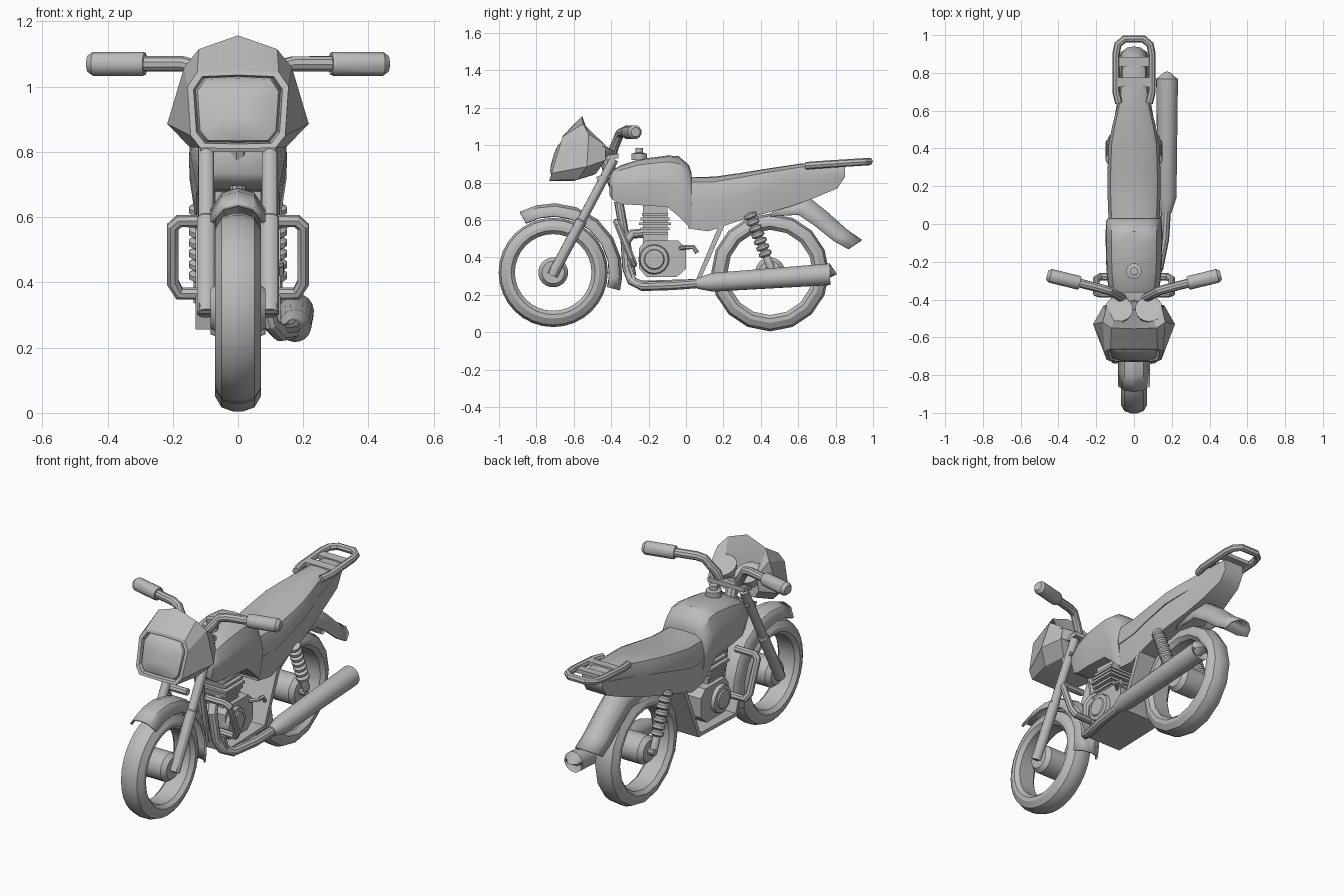
import bpy, bmesh, math
from mathutils import Vector

cube = bpy.data.objects.get("Cube")
if cube:
    bpy.data.objects.remove(cube, do_unlink=True)

grey = bpy.data.materials.new("plain grey")
grey.use_nodes = True
grey.diffuse_color = (0.5, 0.5, 0.5, 1)
grey.node_tree.nodes["Principled BSDF"].inputs["Base Color"].default_value = (0.5, 0.5, 0.5, 1)


def finish(name, bm, angle=30):
    bmesh.ops.recalc_face_normals(bm, faces=bm.faces)
    mesh = bpy.data.meshes.new(name)
    bm.to_mesh(mesh)
    bm.free()
    mesh.materials.append(grey)
    ob = bpy.data.objects.new(name, mesh)
    bpy.context.collection.objects.link(ob)
    bpy.ops.object.select_all(action='DESELECT')
    bpy.context.view_layer.objects.active = ob
    ob.select_set(True)
    bpy.ops.object.shade_smooth_by_angle(angle=math.radians(angle))
    return ob


def loft(name, rings, loop=False, cap=True, closed=True, angle=30):
    """Skin a row of equal-sized rings."""
    bm = bmesh.new()
    rows = [[bm.verts.new(p) for p in ring] for ring in rings]
    n = len(rows[0])
    pairs = list(zip(rows, rows[1:])) + ([(rows[-1], rows[0])] if loop else [])
    for a, b in pairs:
        for i in range(n if closed else n - 1):
            j = (i + 1) % n
            bm.faces.new((a[i], a[j], b[j], b[i]))
    if cap and not loop:
        bm.faces.new(rows[0])
        bm.faces.new(rows[-1])
    return finish(name, bm, angle)


def tube(name, pts, radii, n=10, loop=False):
    """Round pipe along a path, one radius or one per point."""
    pts = [Vector(p) for p in pts]
    m = len(pts)
    if not isinstance(radii, (list, tuple)):
        radii = [radii] * m
    rings, side, last = [], None, None
    for i, p in enumerate(pts):
        a = pts[i - 1] if i or loop else p
        b = pts[(i + 1) % m] if i < m - 1 or loop else p
        t = ((b - p).normalized() + (p - a).normalized()).normalized()
        if side is None:
            side = t.orthogonal().normalized()
        else:
            side.rotate(last.rotation_difference(t))
        last, up = t, t.cross(side)
        rings.append([p + radii[i] * (math.cos(k) * side + math.sin(k) * up)
                      for k in (math.tau * j / n for j in range(n))])
    return loft(name, rings, loop)


def wheel_ring(name, y, z, profile, segs):
    """Closed (x, radius) profile turned about the axle."""
    loft(name, [[(x, y + r * math.cos(a), z + r * math.sin(a)) for x, r in profile]
                for a in (math.tau * i / segs for i in range(segs))], loop=True)


def slab(name, outline, half, x=0.0):
    """(y, z) outline given thickness across x."""
    return loft(name, [[(x + s, y, z) for y, z in outline] for s in (-half, half)])


def mirrored(half):
    """Half outline from top centre to bottom centre, completed."""
    return half + [(-x, *rest) for x, *rest in reversed(half[1:-1])]


def body(name, stations, section):
    """Symmetric hull from (y, top, bottom, half width) stations."""
    loft(name, [[(w * x, y, lo + (hi - lo) * h) for x, h in mirrored(section)]
                for y, hi, lo, w in stations], angle=35)


# Wheels, hubs and axles
def tyre(name, y, r, inner, w, segs):
    half = [(w * .7, inner), (w, inner + .02), (w, r - .045), (w * .72, r - .012), (w * .25, r)]
    wheel_ring(name, y, .32, half + [(-x, q) for x, q in reversed(half)], segs)


tyre("front_tyre", -.71, .292, .205, .07, 32)
tyre("rear_tyre", .45, .315, .228, .07, 16)
for name, y in (("front", -.71), ("rear", .45)):
    tube(name + "_hub", [(x, y, .32) for x in (-.085, -.06, .06, .085)], [.06, .08, .08, .06], 20)
    tube(name + "_axle", [(-.12, y, .32), (.12, y, .32)], .02)

# Front mudguard wraps the tyre and ends in a straight tail
guard = [(.085, -.065), (.05, -.015), (0, 0), (-.05, -.015), (-.085, -.065)]
rows = []
for deg in (119, 104, 88, 70, 50, 30, 12, -4, -15):
    a = math.radians(deg)
    rows.append([(x, -.71 + (.37 + d) * math.cos(a), .32 + (.37 + d) * math.sin(a)) for x, d in guard])
solid = loft("front_mudguard", rows, cap=False, closed=False).modifiers.new("thickness", 'SOLIDIFY')
solid.thickness = .012

# Rear mudguard
rows = []
for (y, z), (v, u) in zip([(.50, .72), (.66, .72), (.76, .64), (.86, .55), (.94, .495)],
                          [(.5, 1), (.6, .9), (.7, .7), (.7, .6), (.7, .5)]):
    rows.append([(x, y - v * d, z - u * d) for x, d in
                 ((.08, .1), (.07, .045), (.035, .008), (0, 0), (-.035, .008), (-.07, .045), (-.08, .1))])
solid = loft("rear_mudguard", rows, cap=False, closed=False, angle=40).modifiers.new("thickness", 'SOLIDIFY')
solid.thickness = .01

# Tank
body("fuel_tank", [(-.41, .84, .735, .10), (-.395, .865, .71, .12), (-.35, .892, .685, .134),
                   (-.25, .925, .68, .146), (-.10, .945, .67, .15), (-.04, .942, .62, .15),
                   (.015, .895, .565, .148), (.03, .85, .57, .14)],
     [(0, 1), (.5, .98), (.8, .88), (.97, .62), (1, .45), (.85, 0), (0, 0)])
tube("tank_cap", [(0, -.25, .92), (0, -.25, .955), (0, -.25, .96), (0, -.25, .985)], [.042, .042, .022, .022], 12)

# Seat over tapered side panels
body("seat", [(.025, .83, .69, .135), (.15, .832, .695, .14), (.28, .85, .73, .14), (.42, .873, .77, .135),
              (.52, .888, .79, .115), (.62, .903, .81, .09), (.74, .908, .835, .073), (.85, .905, .855, .065)],
     [(0, 1), (.6, .97), (.88, .8), (1, .4), (1, 0), (0, 0)])
body("side_panels", [(.01, .70, .555, .128), (.12, .70, .54, .135), (.28, .735, .595, .135),
                     (.42, .775, .635, .128), (.55, .80, .67, .105), (.68, .825, .715, .085),
                     (.81, .85, .77, .07), (.85, .86, .83, .065)],
     [(0, 1), (1, 1), (1, .6), (.92, 0), (0, 0)])

# Luggage rack
rail = [(.08, .64, .89), (.095, .70, .895), (.095, .90, .908), (.085, .95, .911), (.05, .98, .913)]
tube("rack_rail", rail + [(-x, y, z) for x, y, z in reversed(rail)], .02, 8)
for y in (.75, .86):
    slab("rack_crossbar", [(y - .025, .89), (y + .025, .893), (y + .025, .915), (y - .025, .912)], .09)

# Headlight fairing
front = mirrored([(0, 1.05), (.125, 1.045), (.155, 1.0), (.145, .85), (.115, .812), (0, .81)])
outer = mirrored([(0, 1.157, -.555), (.12, 1.115, -.55), (.165, 1.06, -.52),
                  (.217, .886, -.53), (.148, .815, -.58), (0, .81, -.60)])
rear = mirrored([(0, 1.0, -.53), (.10, 1.0, -.50), (.145, 1.0, -.43),
                 (.16, .92, -.43), (.10, .85, -.48), (0, .84, -.50)])


def lens_ring(scale, push):
    return [(x * scale, -.71 + ((z - .93) * scale + .05) * .3 + push, .93 + (z - .93) * scale) for x, z in front]


loft("headlight_fairing", [[(x, y, z) for x, z, y in ring] for ring in (rear, outer)] +
     [lens_ring(1, 0), lens_ring(.88, 0), lens_ring(.84, .025)], angle=20)
loft("headlight_lens", [lens_ring(.85, .03), lens_ring(.8, .005), lens_ring(.55, -.012), lens_ring(.25, -.018)], angle=40)

# Steering column, engine internals on the centreline
tube("steering_column", [(0, -.44, .95), (0, -.36, .74)], .035)
slab("lower_clamp", [(-.47, .80), (-.40, .83), (-.41, .86), (-.48, .83)], .115)
slab("upper_clamp", [(-.43, .92), (-.36, .93), (-.36, .955), (-.43, .945)], .115)

for s in (1, -1):
    # Gauges, bars and forks
    tube("gauge", [(.08 * s, -.475, .95), (.08 * s, -.45, 1.0), (.08 * s, -.448, 1.004), (.08 * s, -.452, .996)],
         [.06, .074, .066, .062], 18)
    tube("handlebar", [(.06 * s, -.395, .94), (.075 * s, -.385, .985), (.13 * s, -.355, 1.06),
                       (.17 * s, -.343, 1.07), (.30 * s, -.31, 1.07)], .024)
    grip = Vector((.285 * s, -.313, 1.07))
    tip = Vector((.46 * s, -.27, 1.07))
    tube("grip", [grip, grip.lerp(tip, .05), grip.lerp(tip, .9), tip], [.034, .038, .038, .025], 12)
    tube("fork", [(.0975 * s, -.715, .305), (.0975 * s, -.56, .595), (.0975 * s, -.557, .60), (.0975 * s, -.385, .925)],
         [.029, .029, .025, .025], 12)

    # Crash guard loop
    loop = [(.06, 0), (.18, 0), (.2, .08), (.2, .85), (.18, 1), (.06, 1)]
    tube("crash_guard", [(x * s, -.37 + .09 * t, .588 - .222 * t) for x, t in loop], .02, 8)

    # Rear shock with ridged spring
    low, high = Vector((.115 * s, .455, .34)), Vector((.115 * s, .33, .66))
    pts, radii = [low, low.lerp(high, .18)], [.022, .022]
    for i in range(7):
        for f, r in ((.2, .02), (.23, .036), (.275, .036), (.3, .02)):
            pts.append(low.lerp(high, f + i * .105))
            radii.append(r)
    tube("rear_shock", pts, radii, 12)

    # Crankcase covers
    tube("engine_cover", [(x * s, -.17, .39) for x in (.08, .115, .118, .125, .126)], [.085, .075, .055, .05, .03], 16)

# Engine block with cooling fins
slab("crankcase", [(-.25, .34), (-.21, .295), (-.05, .295), (.0, .34), (.0, .45), (-.04, .49), (-.22, .49), (-.25, .45)], .095)
slab("cylinder", [(-.23, .47), (-.10, .47), (-.10, .68), (-.23, .68)], .07)
for i in range(6):
    z, g = .495 + i * .026, .008 * abs(i - 3)
    slab("cooling_fin", [(-.25 + g, z), (-.08 - g, z), (-.08 - g, z + .014), (-.25 + g, z + .014)], .10 - g)
tube("foot_lever", [(.09, -.03, .45), (.13, .0, .455), (.13, .04, .455), (.13, .06, .425)], .012, 6)

# Frame cradle, a wide bent strip beneath the engine
slab("frame_cradle", [(.205, .57), (.07, .265), (-.28, .255), (-.31, .36), (-.295, .36), (-.265, .275), (.055, .285), (.175, .57)], .13)
tube("down_tube", [(0, -.36, .70), (0, -.29, .30)], .025)

# Exhaust
tube("exhaust_pipe", [(.04, -.22, .53), (.05, -.29, .525), (.065, -.325, .48), (.08, -.315, .34), (.10, -.29, .275),
                      (.13, -.23, .245), (.16, -.08, .25), (.17, .08, .262)], .026, 10)
tube("silencer", [(.17, .06, .26), (.175, .14, .267), (.175, .77, .31), (.175, .772, .31), (.175, .74, .308)],
     [.028, .05, .058, .035, .032], 18)
